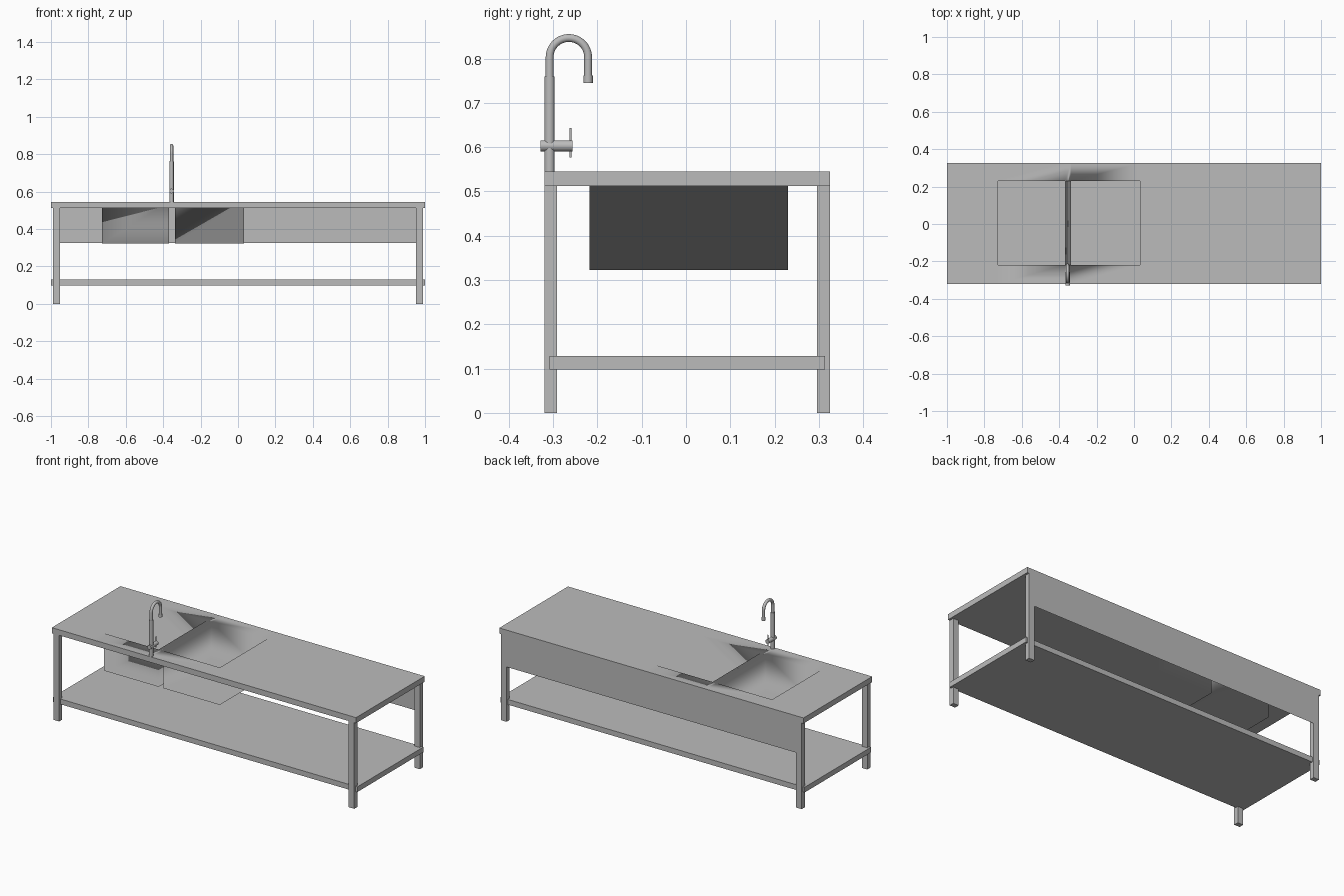
import bpy, bmesh, math
from mathutils import Vector

if "Cube" in bpy.data.objects:
    bpy.data.objects.remove(bpy.data.objects["Cube"])

steel = bpy.data.materials.new("brushed steel grey")
steel.diffuse_color = (0.5, 0.5, 0.5, 1)
steel.use_nodes = True
steel.node_tree.nodes["Principled BSDF"].inputs["Base Color"].default_value = steel.diffuse_color


def add_mesh(name, bm):
    me = bpy.data.meshes.new(name)
    bm.to_mesh(me)
    bm.free()
    ob = bpy.data.objects.new(name, me)
    bpy.context.collection.objects.link(ob)
    me.materials.append(steel)
    return ob


def box(name, lo, hi):
    bm = bmesh.new()
    bmesh.ops.create_cube(bm, size=1)
    for v in bm.verts:
        v.co = [(a + b) / 2 + c * (b - a) for a, b, c in zip(lo, hi, v.co)]
    return add_mesh(name, bm)


def rod(name, a, b, r, sides=28):
    a, b = Vector(a), Vector(b)
    bm = bmesh.new()
    bmesh.ops.create_cone(bm, cap_ends=True, segments=sides, radius1=r, radius2=r,
                          depth=(b - a).length)
    rot = (b - a).to_track_quat('Z', 'Y')
    for v in bm.verts:
        v.co = rot @ v.co + (a + b) / 2
    for f in bm.faces:
        f.smooth = len(f.verts) == 4
    for e in bm.edges:
        e.smooth = all(f.smooth for f in e.link_faces)
    return add_mesh(name, bm)


Y0, Y1 = -0.32, 0.325
Z_UNDER, Z_TOP, Z_BASIN = 0.512, 0.545, 0.323

# Worktop with two sunken basins, one continuous sheet inside the holes
xs = [-1, -0.727, -0.369, -0.336, 0.033, 1]
ys = [Y0, -0.218, 0.23, Y1]
bm = bmesh.new()


def quad(*pts):
    return bm.faces.new([bm.verts.new(p) for p in pts])


def walls(x0, x1, y0, y1, lo, hi, inward):
    ring = [(x0, y0), (x1, y0), (x1, y1), (x0, y1)]
    for (ax, ay), (bx, by) in zip(ring, ring[1:] + ring[:1]):
        f = quad((ax, ay, lo), (bx, by, lo), (bx, by, hi), (ax, ay, hi))
        if inward:
            f.normal_flip()


for i in range(5):
    for j in range(3):
        x0, x1, y0, y1 = xs[i], xs[i + 1], ys[j], ys[j + 1]
        hole = j == 1 and i in (1, 3)
        z = Z_BASIN if hole else Z_TOP
        quad((x0, y0, z), (x1, y0, z), (x1, y1, z), (x0, y1, z))
        if hole:
            walls(x0, x1, y0, y1, Z_BASIN, Z_TOP, True)
        else:
            quad((x0, y0, Z_UNDER), (x0, y1, Z_UNDER), (x1, y1, Z_UNDER), (x1, y0, Z_UNDER))
walls(-1, 1, Y0, Y1, Z_UNDER, Z_TOP, False)
bmesh.ops.remove_doubles(bm, verts=bm.verts, dist=1e-5)
# Basins shade smoothly into the top, outer slab edges stay crisp
for f in bm.faces:
    f.smooth = True
for e in bm.edges:
    a, b = (v.co for v in e.verts)
    outer = any(abs(a[k] - lim) < 1e-4 and abs(b[k] - lim) < 1e-4
                for k, lim in ((0, -1), (0, 1), (1, Y0), (1, Y1)))
    low = abs(a.z - Z_UNDER) < 1e-4 and abs(b.z - Z_UNDER) < 1e-4
    e.smooth = not (outer or low)
top = add_mesh("worktop_with_basins", bm)
wn = top.modifiers.new("weighted", 'WEIGHTED_NORMAL')
wn.mode, wn.weight, wn.keep_sharp = 'FACE_AREA', 100, True

# Legs
for sx, side in ((-1, "left"), (1, "right")):
    xa, xb = sorted((sx * 0.988, sx * 0.952))
    box(f"front_leg_{side}", (xa, Y0, 0), (xb, Y0 + 0.029, Z_UNDER))
    box(f"back_leg_{side}", (xa, Y1 - 0.029, 0), (xb, Y1, Z_UNDER))

# Lower shelf
box("lower_shelf", (-1, -0.308, 0.098), (1, 0.314, 0.129))

# Back panel: thin sheet flush with the back legs
bm = bmesh.new()
quad((0.952, Y1, 0.326), (-0.952, Y1, 0.326), (-0.952, Y1, Z_UNDER), (0.952, Y1, Z_UNDER))
add_mesh("back_panel", bm)

# Tap
FX, FY = -0.355, -0.308
rod("tap_column", (FX, FY, Z_TOP), (FX, FY, 0.76), 0.0115)
rod("tap_handle_barrel", (FX, -0.328, 0.603), (FX, -0.256, 0.603), 0.0125)
rod("tap_lever", (FX, -0.261, 0.577), (FX, -0.261, 0.643), 0.0025, 12)
rod("tap_nozzle", (FX, FY + 0.087, 0.745), (FX, FY + 0.087, 0.762), 0.0105)

# Gooseneck spout, swept along an arc
R, ZC = 0.0435, 0.803
path = [(FX, FY, 0.755)]
for k in range(25):
    t = math.pi * (1 - k / 24)
    path.append((FX, FY + R + R * math.cos(t), ZC + R * math.sin(t)))
path.append((FX, FY + 2 * R, 0.755))
cu = bpy.data.curves.new("tap_spout", 'CURVE')
cu.dimensions = '3D'
cu.bevel_depth, cu.bevel_resolution, cu.use_fill_caps = 0.009, 5, True
sp = cu.splines.new('POLY')
sp.points.add(len(path) - 1)
for p, co in zip(sp.points, path):
    p.co = (*co, 1)
sp.use_smooth = True
cu.materials.append(steel)
spout = bpy.data.objects.new("tap_spout", cu)
bpy.context.collection.objects.link(spout)
bpy.ops.object.select_all(action='DESELECT')
spout.select_set(True)
bpy.context.view_layer.objects.active = spout
bpy.ops.object.convert(target='MESH')
bpy.ops.object.shade_smooth_by_angle(angle=math.radians(40))
